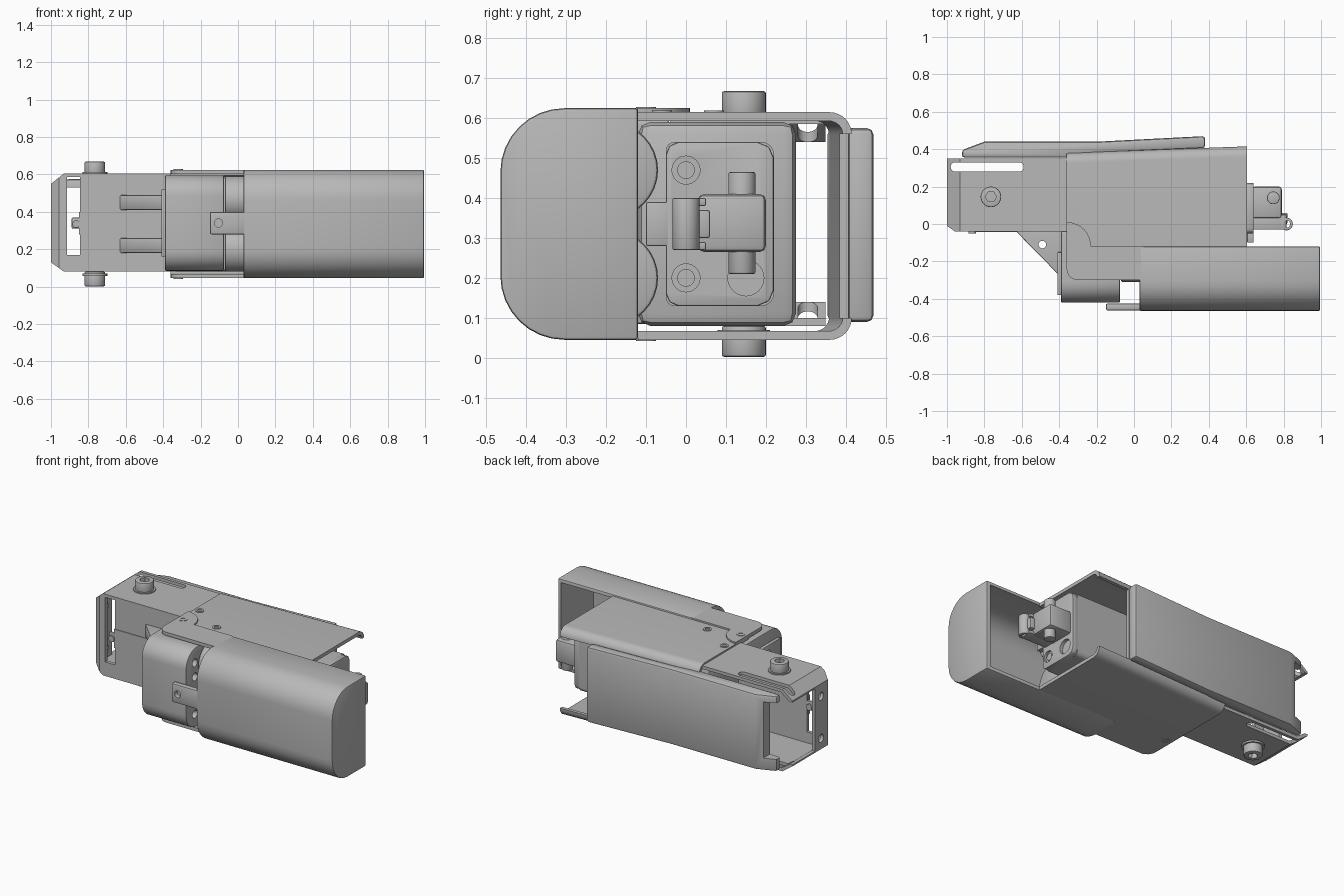
import bpy, bmesh, math
from mathutils import Vector

old = bpy.data.objects.get("Cube")
if old:
    bpy.data.objects.remove(old)

metal = bpy.data.materials.new("satin grey metal")
metal.use_nodes = True
grey = (0.48, 0.48, 0.48, 1)
metal.diffuse_color = grey
metal.node_tree.nodes["Principled BSDF"].inputs["Base Color"].default_value = grey

MID = 0.335  # height of the symmetry plane


def activate(ob):
    bpy.ops.object.select_all(action='DESELECT')
    ob.select_set(True)
    bpy.context.view_layer.objects.active = ob


def prism(name, pts, axis, lo, hi, bevel=0):
    """Extrude a 2D outline along an axis: x uses (y,z), y uses (x,z), z uses (x,y)."""
    bm = bmesh.new()
    i = "xyz".index(axis)

    def place(p, h):
        c = list(p)
        c.insert(i, h)
        return bm.verts.new(c)
    a, b = [[place(p, h) for p in pts] for h in (lo, hi)]
    bm.faces.new(a)
    bm.faces.new(b[::-1])
    for k in range(len(a)):
        n = (k + 1) % len(a)
        bm.faces.new((a[k], b[k], b[n], a[n]))
    bmesh.ops.recalc_face_normals(bm, faces=bm.faces)
    me = bpy.data.meshes.new(name)
    bm.to_mesh(me)
    bm.free()
    me.materials.append(metal)
    ob = bpy.data.objects.new(name, me)
    bpy.context.collection.objects.link(ob)
    if bevel:
        m = ob.modifiers.new("bevel", 'BEVEL')
        m.width, m.segments, m.limit_method = bevel, 2, 'ANGLE'
        m.angle_limit = math.radians(40)
        activate(ob)
        bpy.ops.object.modifier_apply(modifier=m.name)
    return ob


def box(name, x, y, z, bevel=0):
    return prism(name, [(x[0], y[0]), (x[1], y[0]), (x[1], y[1]), (x[0], y[1])], 'z', *z, bevel)


def rod(name, centre, r, axis, lo, hi, bevel=0, n=32):
    pts = [(centre[0] + r * math.cos(2 * math.pi * k / n),
            centre[1] + r * math.sin(2 * math.pi * k / n)) for k in range(n)]
    return prism(name, pts, axis, lo, hi, bevel)


def rounded(a, b, r_low, r_high, n=8):
    """Rectangle outline whose low-u and high-u corners have separate radii."""
    pts = []
    for u, v, r, start in ((b[0], b[1], r_high, 0), (a[0], b[1], r_low, 90),
                           (a[0], a[1], r_low, 180), (b[0], a[1], r_high, 270)):
        cu = u - r if u == b[0] else u + r
        cv = v - r if v == b[1] else v + r
        if r == 0:
            pts.append((u, v))
            continue
        for k in range(n + 1):
            t = math.radians(start + 90 * k / n)
            pts.append((cu + r * math.cos(t), cv + r * math.sin(t)))
    return pts


def cut(ob, *cutters):
    for c in cutters:
        m = ob.modifiers.new("cut", 'BOOLEAN')
        m.operation, m.object, m.solver = 'DIFFERENCE', c, 'EXACT'
        activate(ob)
        bpy.ops.object.modifier_apply(modifier=m.name)
        bpy.data.objects.remove(c)
    return ob


def both(z):
    """A height range and its reflection in the symmetry plane."""
    return (("upper", z), ("lower", (2 * MID - z[1], 2 * MID - z[0])))


# Rounded front cover: hollow, capped at its far end, open to the rear
cover = prism("front_cover", rounded((-0.465, 0.045), (-0.12, 0.625), 0.16, 0), 'x', 0.03, 0.995, 0.008)
cut(cover, prism("hollow", rounded((-0.445, 0.067), (0, 0.603), 0.14, 0), 'x', -0.1, 0.97))

# Cover side flanges and the curved hinge ears
for side, z in both((0.603, 0.625)):
    corner = [(-0.36 + 0.06 * (1 - math.cos(t)), -0.24 - 0.06 * math.sin(t))
              for t in [k * math.pi / 12 for k in range(7)]]
    prism(side + "_cover_flange", corner + [(0.05, -0.3), (0.05, -0.12), (-0.36, -0.12)], 'z', *z)
    ear = [(-0.36 + 0.13 * math.cos(t), -0.12 + 0.13 * math.sin(t))
           for t in [k * math.pi / 20 for k in range(11)]]
    prism(side + "_hinge_ear", [(-0.36, -0.12)] + ear, 'z', *z)

# Front latch tab
cut(box("latch_tab", (-0.15, 0.05), (-0.462, -0.425), (0.28, 0.4), 0.008),
    rod("hole", (-0.105, 0.34), 0.022, 'y', -0.6, -0.435))

# Rounded front clip with drilled end
clip = prism("front_clip", rounded((-0.42, 0.085), (-0.04, 0.595), 0.11, 0.01), 'x', -0.39, -0.075, 0.006)
for y in (-0.33, -0.2):
    for z in (0.17, 0.26, 0.41, 0.5):
        cut(clip, rod("hole", (y, z), 0.025, 'x', -0.12, 0))
box("clip_end_pad", (-0.41, -0.38), (-0.38, -0.15), (0.16, 0.52), 0.005)

# Triangular gussets behind the clip
for side, z in both((0.41, 0.49)):
    cut(prism(side + "_gusset", [(-0.64, -0.03), (-0.385, -0.03), (-0.385, -0.29)], 'z', *z, 0.006),
        rod("hole", (-0.49, -0.11), 0.02, 'z', 0, 1))

# Main body shell: U section tapering along its length, rear window cut away
shell = prism("body_shell", rounded((-0.12, 0.045), (0.415, 0.615), 0, 0.055), 'x', -0.36, 0.605)
cut(shell, prism("hollow", rounded((-0.3, 0.067), (0.393, 0.593), 0, 0.035), 'x', -0.5, 0.7))
cut(shell, box("window", (0.38, 0.7), (0.3, 0.5), (0.1, 0.56)))
for v in shell.data.vertices:
    if v.co.y > 0.2:
        v.co.y -= 0.036 * (0.605 - v.co.x)

# Small flush screws on both sides of the shell
for n, p in enumerate(((-0.32, 0.07), (-0.32, -0.1), (-0.11, -0.06))):
    for side, z in both((0.61, 0.628 if p[1] < 0 and p[0] < -0.2 else 0.619)):
        cut(rod(f"{side}_shell_screw_{n}", p, 0.025, 'z', *z),
            rod("socket", p, 0.013, 'z', *(z[0] - 0.002, z[1] + 0.002)))

# Inner core, twin cells and lock body
box("inner_core", (-0.36, 0.1), (-0.12, 0.275), (0.08, 0.59), 0.03)
for side, z in both((0.47, 0.47)):
    rod(side + "_cell", (-0.19, z[0]), 0.12, 'x', -0.07, 0.45, 0.01)
prism("lock_body", rounded((-0.05, 0.13), (0.22, 0.54), 0.02, 0.03), 'x', 0.1, 0.605)

# Rear support frame: chamfered hollow box with open end, windows and slots
frame = prism("rear_frame", [(-1, 0.13), (-0.93, 0.08), (-0.34, 0.08), (-0.34, 0.605),
                             (-0.93, 0.605), (-1, 0.55)], 'y', -0.04, 0.35)
cut(frame,
    prism("corner", [(-1.1, 0.06), (-0.9, -0.08), (-1.1, -0.08)], 'z', 0, 1),
    prism("hollow", [(-0.98, 0.14), (-0.92, 0.1), (-0.2, 0.1), (-0.2, 0.585),
                     (-0.92, 0.585), (-0.98, 0.54)], 'y', -0.018, 0.5),
    box("end_opening", (-1.1, -0.95), (0.12, 0.5), (0.14, 0.54)),
    box("front_window", (-0.915, -0.845), (-0.1, 0.02), (0.17, 0.585)),
    prism("slot", rounded((-0.98, 0.28), (-0.59, 0.33), 0.024, 0.024), 'z', 0, 1))
for z in (0.2, 0.47):
    cut(frame, rod("hole", (0.06, z), 0.025, 'x', -1.1, -0.9))
box("frame_front_strap", (-0.85, -0.4), (-0.044, -0.03), (0.28, 0.4))
box("frame_strap_ear", (-0.89, -0.84), (-0.04, -0.02), (0.31, 0.37), 0.008)
rod("frame_strap_pin", (-0.865, MID), 0.02, 'y', -0.05, -0.01)

# Pivot bolts above and below the frame
for side, z in both((0.59, 0.668)):
    bolt = rod(side + "_pivot_bolt", (-0.765, 0.145), 0.055, 'z', *z, 0.006)
    top = z[1] if side == "upper" else z[0]
    cut(bolt, rod("hex_socket", (-0.765, 0.145), 0.03, 'z', top - 0.03, top + 0.03, 0, 6))
    inner = (0.6, 0.612)
    rod(side + "_bolt_washer", (-0.765, 0.145), 0.066, 'z', *dict(both(inner))[side])

# Bent rear cover plate with a notch at its sloped end
plate = prism("rear_plate", [(-0.92, 0.355), (-0.36, 0.355), (-0.2, 0.38), (0.38, 0.405),
                             (0.38, 0.47), (-0.2, 0.44), (-0.8, 0.44), (-0.92, 0.395)],
              'z', 0.09, 0.575, 0.015)
cut(plate, box("notch", (-1, -0.845), (0.2, 0.6), (0.17, 0.53)))

# Latch mechanism: chamfered plate, carrier, cross pin and hinge eye
mount = prism("latch_mount", rounded((-0.05, 0.13), (0.22, 0.54), 0.03, 0.04, 2), 'x', 0.6, 0.64, 0.005)
for side, z in both((0.47, 0.47)):
    cut(mount, rod("bore", (0, z[0]), 0.035, 'x', 0.625, 0.7))
    rod(side + "_mount_screw", (0, z[0]), 0.022, 'x', 0.6, 0.632)
cut(mount, rod("bore", (0.15, 0.2), 0.045, 'x', 0.62, 0.7))
box("mount_foot", (0.605, 0.64), (-0.1, -0.04), (0.28, 0.39), 0.005)
box("latch_carrier", (0.63, 0.79), (0.03, 0.2), (0.265, 0.41), 0.015)
rod("cross_pin", (0.745, 0.14), 0.034, 'z', 0.21, 0.465, 0.005)
box("hinge_arm", (0.76, 0.82), (0, 0.06), (0.3, 0.37), 0.006)
cut(rod("hinge_eye", (0.815, 0), 0.034, 'z', 0.27, 0.4, 0.004),
    rod("hole", (0.815, 0), 0.02, 'z', 0, 1))
for side, z in both((0.38, 0.4)):
    box(side + "_hinge_link", (0.63, 0.815), (-0.03, 0.05), z, 0.004)

# Smooth curved surfaces while keeping hard edges
for ob in bpy.context.collection.objects:
    if ob.type == 'MESH' and ob.data.materials and ob.data.materials[0] == metal:
        activate(ob)
        bpy.ops.object.shade_smooth_by_angle(angle=math.radians(30))
